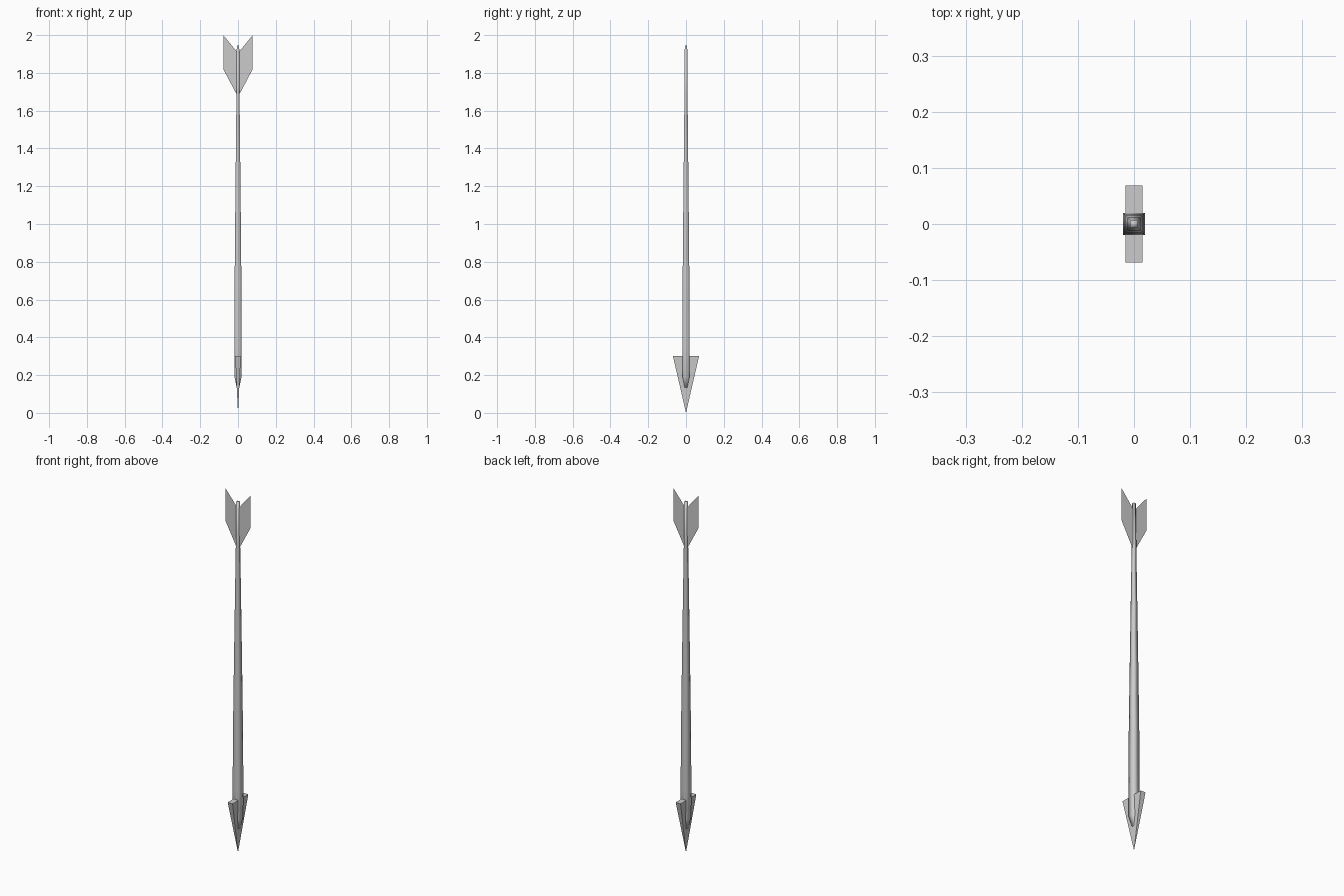
import bpy, bmesh

if "Cube" in bpy.data.objects:
    bpy.data.objects.remove(bpy.data.objects["Cube"])


def make_object(name, bm, smooth=False):
    for f in bm.faces:
        f.smooth = smooth
    mesh = bpy.data.meshes.new(name)
    bm.to_mesh(mesh)
    bm.free()
    obj = bpy.data.objects.new(name, mesh)
    bpy.context.collection.objects.link(obj)
    return obj


# Square tapering shaft, lofted through (height, half width) rings
PROFILE = [(0.13, 0.006), (0.19, 0.0185), (0.35, 0.0195), (0.69, 0.018),
           (1.02, 0.015), (1.37, 0.0115), (1.70, 0.008), (1.945, 0.0065)]
CORNERS = [(-1, -1), (1, -1), (1, 1), (-1, 1)]
bm = bmesh.new()
rings = [[bm.verts.new((x * r, y * r, z)) for x, y in CORNERS] for z, r in PROFILE]
for low, high in zip(rings, rings[1:]):
    for i in range(4):
        j = (i + 1) % 4
        bm.faces.new((low[i], low[j], high[j], high[i]))
bm.faces.new(rings[0][::-1])
bm.faces.new(rings[-1])
make_object("shaft", bm, smooth=True)

# Flat wedge-shaped head: rectangle at the top running to a point on the ground
bm = bmesh.new()
top = [bm.verts.new((x * 0.015, y * 0.069, 0.30)) for x, y in CORNERS]
tip = bm.verts.new((0, 0, 0))
bm.faces.new(top)
for i in range(4):
    bm.faces.new((top[(i + 1) % 4], top[i], tip))
make_object("arrow_head", bm)

# Paper-thin feathers, one on each side of the shaft
FEATHER = [(0.004, 1.68), (0.078, 1.82), (0.078, 2.0), (0.004, 1.91)]
bm = bmesh.new()
bm.faces.new([bm.verts.new((x, 0, z)) for x, z in FEATHER])
feathers = make_object("feathers", bm)
mirror = feathers.modifiers.new("mirror", 'MIRROR')
mirror.use_axis[0] = True
mirror.use_mirror_merge = False
